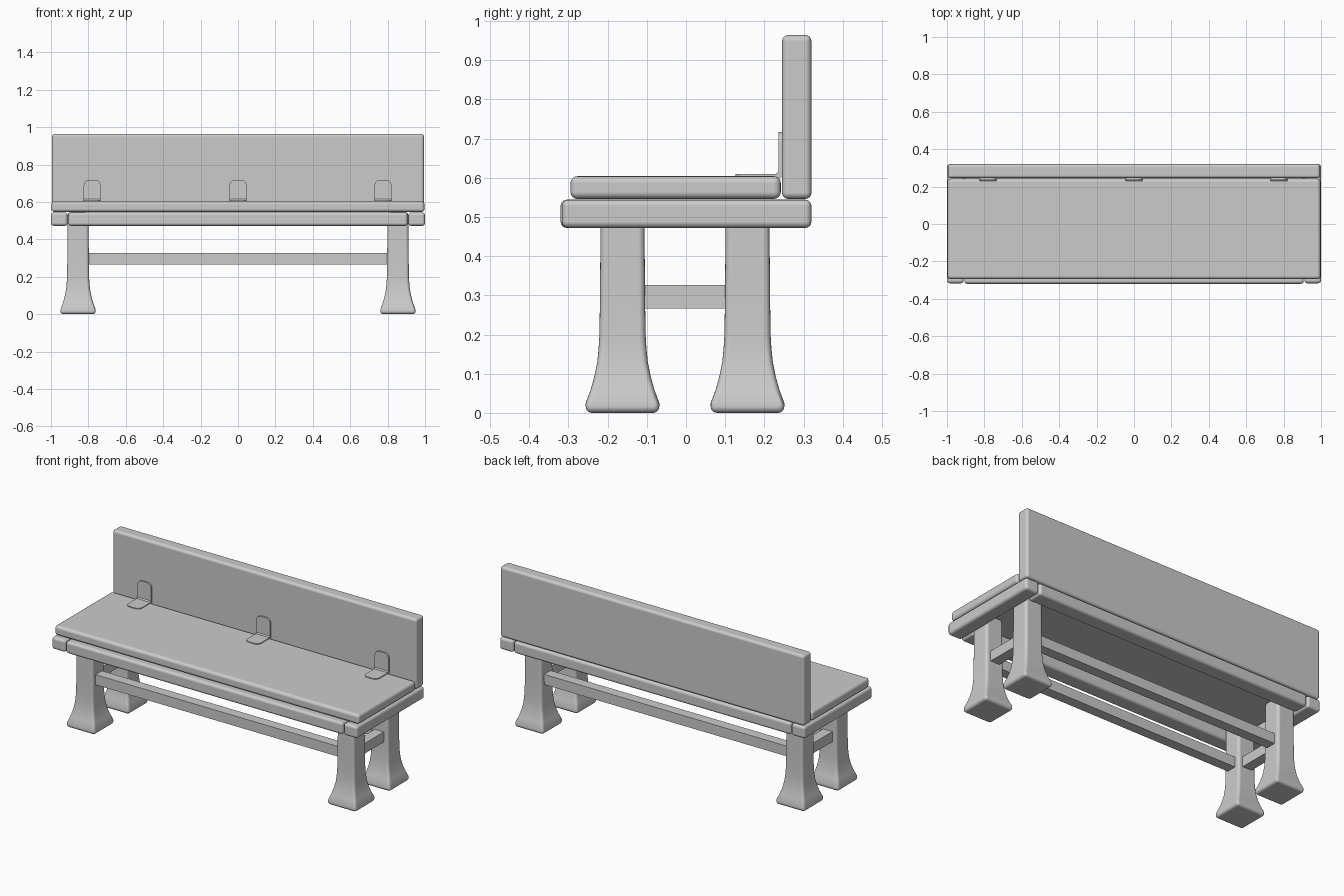
import bpy, bmesh, math

if "Cube" in bpy.data.objects:
    bpy.data.objects.remove(bpy.data.objects["Cube"])


def finish(bm, name, bevel=0.0, segments=4):
    bmesh.ops.recalc_face_normals(bm, faces=bm.faces)
    me = bpy.data.meshes.new(name)
    bm.to_mesh(me)
    bm.free()
    ob = bpy.data.objects.new(name, me)
    bpy.context.collection.objects.link(ob)
    if bevel:
        mod = ob.modifiers.new("Rounded edges", 'BEVEL')
        mod.width = bevel
        mod.segments = segments
        mod.limit_method = 'ANGLE'
        mod.angle_limit = math.radians(40)
        mod.harden_normals = True
    bpy.ops.object.select_all(action='DESELECT')
    ob.select_set(True)
    bpy.context.view_layer.objects.active = ob
    bpy.ops.object.shade_smooth_by_angle(angle=math.radians(35))
    return ob


def box(name, x, y, z, bevel=0.0):
    bm = bmesh.new()
    bmesh.ops.create_cube(bm, size=1)
    for v in bm.verts:
        for i, (lo, hi) in enumerate((x, y, z)):
            v.co[i] = lo if v.co[i] < 0 else hi
    return finish(bm, name, bevel)


def leg(name, cx, cy):
    # Square section lofted along a flared profile: (height, half width)
    profile = [(0, .094), (.025, .094), (.06, .081), (.095, .0715), (.13, .0645),
               (.165, .061), (.2, .0588), (.30, .0575), (.545, .0555)]
    bm = bmesh.new()
    rings = [[bm.verts.new((cx + sx * h, cy + sy * h, z))
              for sx, sy in ((-1, -1), (1, -1), (1, 1), (-1, 1))] for z, h in profile]
    for a, b in zip(rings, rings[1:]):
        for i in range(4):
            j = (i + 1) % 4
            bm.faces.new((a[i], a[j], b[j], b[i]))
    bm.faces.new(rings[0][::-1])
    bm.faces.new(rings[-1])
    return finish(bm, name, .016)


def hinge_leaf(name, cx, upright):
    # Flat plate with two rounded corners at the free end
    w, length, r = .045, .108, .028
    pts = [(-w, 0), (w, 0)]
    for ox, start in ((w - r, 0), (r - w, 90)):
        for k in range(7):
            a = math.radians(start + k * 15)
            pts.append((ox + r * math.cos(a), length - r + r * math.sin(a)))
    bm = bmesh.new()
    layers = []
    for t in (0, .011):
        if upright:
            layers.append([bm.verts.new((cx + u, .247 - t, .609 + v)) for u, v in pts])
        else:
            layers.append([bm.verts.new((cx + u, .234 - v, .598 + t)) for u, v in pts])
    n = len(pts)
    bm.faces.new(layers[0])
    bm.faces.new(layers[1][::-1])
    for i in range(n):
        j = (i + 1) % n
        bm.faces.new((layers[0][i], layers[0][j], layers[1][j], layers[1][i]))
    return finish(bm, name)


# Seat and backrest boards
box("seat", (-.997, .997), (-.295, .242), (.546, .604), .018)
box("backrest", (-.995, .995), (.245, .32), (.546, .964), .016)

# Open base frame: front and back rails between two end rails
box("front_rail", (-.907, .907), (-.32, -.225), (.472, .544), .016)
box("back_rail", (-.907, .907), (.225, .32), (.472, .544), .016)
for sx, side in ((-1, "left"), (1, "right")):
    box(f"{side}_end_rail", sorted((sx * .911, sx * 1.0)), (-.317, .32), (.472, .544), .016)
    # Legs stand in the inside corners of the frame
    for cy, row in ((-.162, "front"), (.157, "back")):
        leg(f"{row}_{side}_leg", sx * .855, cy)
    # Short stretchers
    cx = sx * .855
    box(f"{side}_stretcher", (cx - .03, cx + .03), (-.11, .105), (.266, .326))

# Long stretchers
for cy, row in ((-.162, "front"), (.157, "back")):
    box(f"{row}_stretcher", (-.805, .805), (cy - .03, cy + .03), (.266, .326))

# Hinges between seat and backrest
for cx, pos in ((-.78, "left"), (0, "middle"), (.775, "right")):
    hinge_leaf(f"{pos}_hinge_seat_leaf", cx, False)
    hinge_leaf(f"{pos}_hinge_back_leaf", cx, True)
    bm = bmesh.new()
    bmesh.ops.create_cone(bm, cap_ends=True, segments=16, radius1=.008, radius2=.008, depth=.09)
    for v in bm.verts:
        v.co = (cx + v.co.z, .238 + v.co.x, .608 + v.co.y)
    finish(bm, f"{pos}_hinge_pin")
